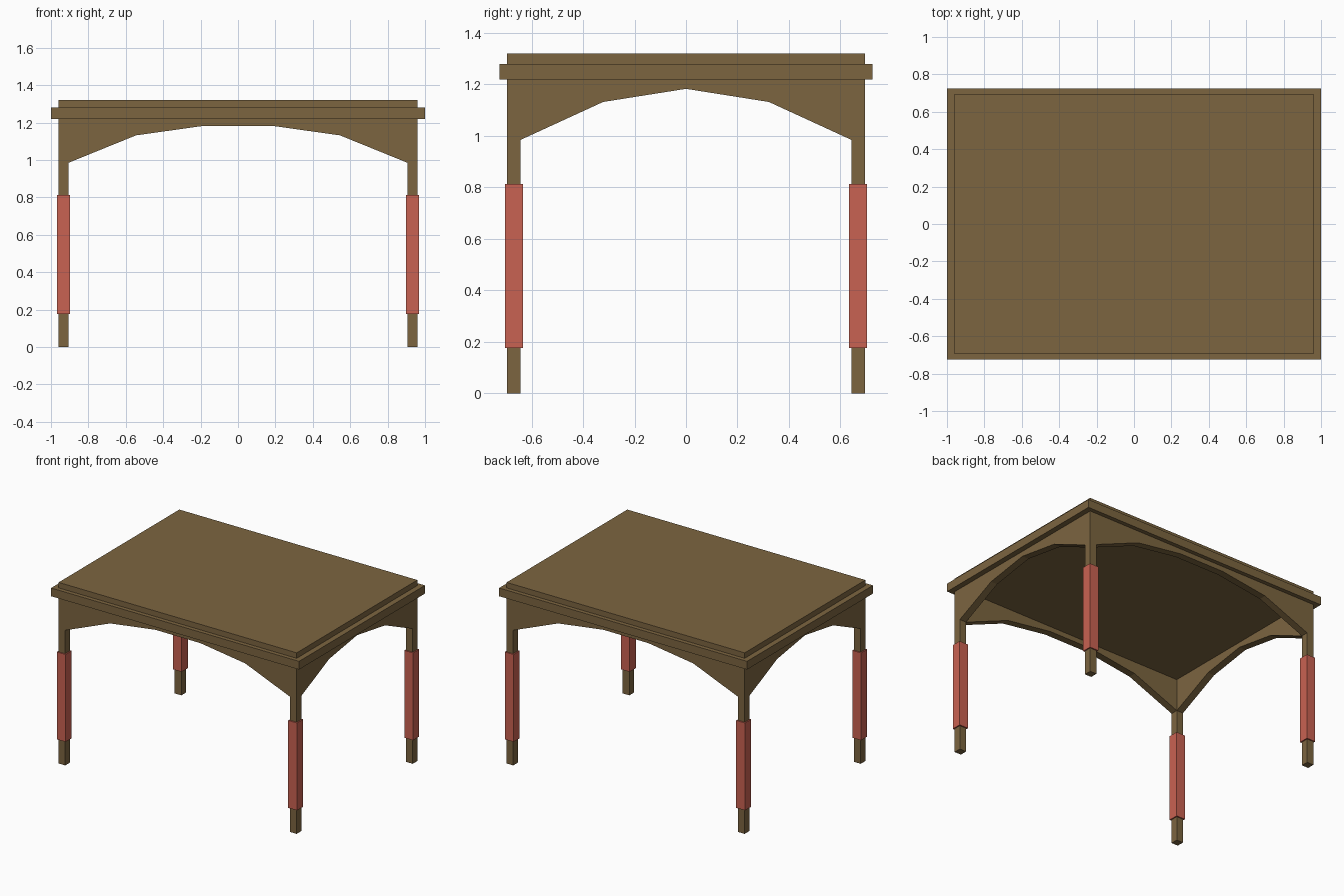
import bpy, bmesh

if "Cube" in bpy.data.objects:
    bpy.data.objects.remove(bpy.data.objects["Cube"])

def material(name, rgb):
    m = bpy.data.materials.new(name)
    m.diffuse_color = (*rgb, 1)
    m.use_nodes = True
    m.node_tree.nodes["Principled BSDF"].inputs["Base Color"].default_value = m.diffuse_color
    return m

wood = material("brown wood", (0.202, 0.130, 0.051))
red = material("red wrap", (0.584, 0.122, 0.084))

def finish(name, bm, mat):
    bmesh.ops.recalc_face_normals(bm, faces=bm.faces)
    me = bpy.data.meshes.new(name)
    bm.to_mesh(me)
    bm.free()
    me.materials.append(mat)
    ob = bpy.data.objects.new(name, me)
    bpy.context.collection.objects.link(ob)

def box(name, lo, hi, mat):
    bm = bmesh.new()
    bmesh.ops.create_cube(bm, size=1)
    for v in bm.verts:
        v.co = [(a + b) / 2 + c * (b - a) for a, b, c in zip(lo, hi, v.co)]
    finish(name, bm, mat)

def apron(name, profile, along_x, start, end):
    """Extrude an upright (u, z) profile between two depths."""
    bm = bmesh.new()
    place = (lambda u, d, z: (u, d, z)) if along_x else (lambda u, d, z: (d, u, z))
    face = bm.faces.new([bm.verts.new(place(u, start, z)) for u, z in profile])
    ext = bmesh.ops.extrude_face_region(bm, geom=[face])["geom"]
    for v in ext:
        if isinstance(v, bmesh.types.BMVert):
            v.co[1 if along_x else 0] = end
    finish(name, bm, wood)

def mirrored(half):
    return half + [(-u, z) for u, z in reversed(half) if u != 0]

X, Y = 0.96, 0.695          # outer frame half sizes
IX, IY = 0.907, 0.642       # inner faces of legs
SPRING, CEIL = 0.985, 1.22  # arch foot and ceiling heights

# Top: wide rim and raised slab
box("roof_rim", (-1, -0.725, CEIL), (1, 0.725, 1.28), wood)
box("roof_slab", (-X, -Y, 1.28), (X, Y, 1.32), wood)

# Arched aprons on the four sides
long_arch = mirrored([(X, CEIL), (X, SPRING), (IX, SPRING), (0.545, 1.132), (0.182, 1.183)])
short_arch = mirrored([(IY, CEIL), (IY, SPRING), (0.322, 1.132), (0, 1.183)])
for s, long_name, short_name in ((-1, "front", "left"), (1, "back", "right")):
    apron(long_name + "_apron", long_arch, True, s * IY, s * Y)
    apron(short_name + "_apron", short_arch, False, s * IX, s * X)

# Legs with red wraps
for sx, side in ((-1, "left"), (1, "right")):
    for sy, end in ((-1, "front"), (1, "back")):
        def post(name, g, z0, z1, mat):
            xs = sorted((sx * (IX - g), sx * (X + g)))
            ys = sorted((sy * (IY - g), sy * (Y + g)))
            box(f"{end}_{side}_{name}", (xs[0], ys[0], z0), (xs[1], ys[1], z1), mat)
        post("leg", 0, 0, SPRING, wood)
        post("leg_wrap", 0.009, 0.177, 0.814, red)
